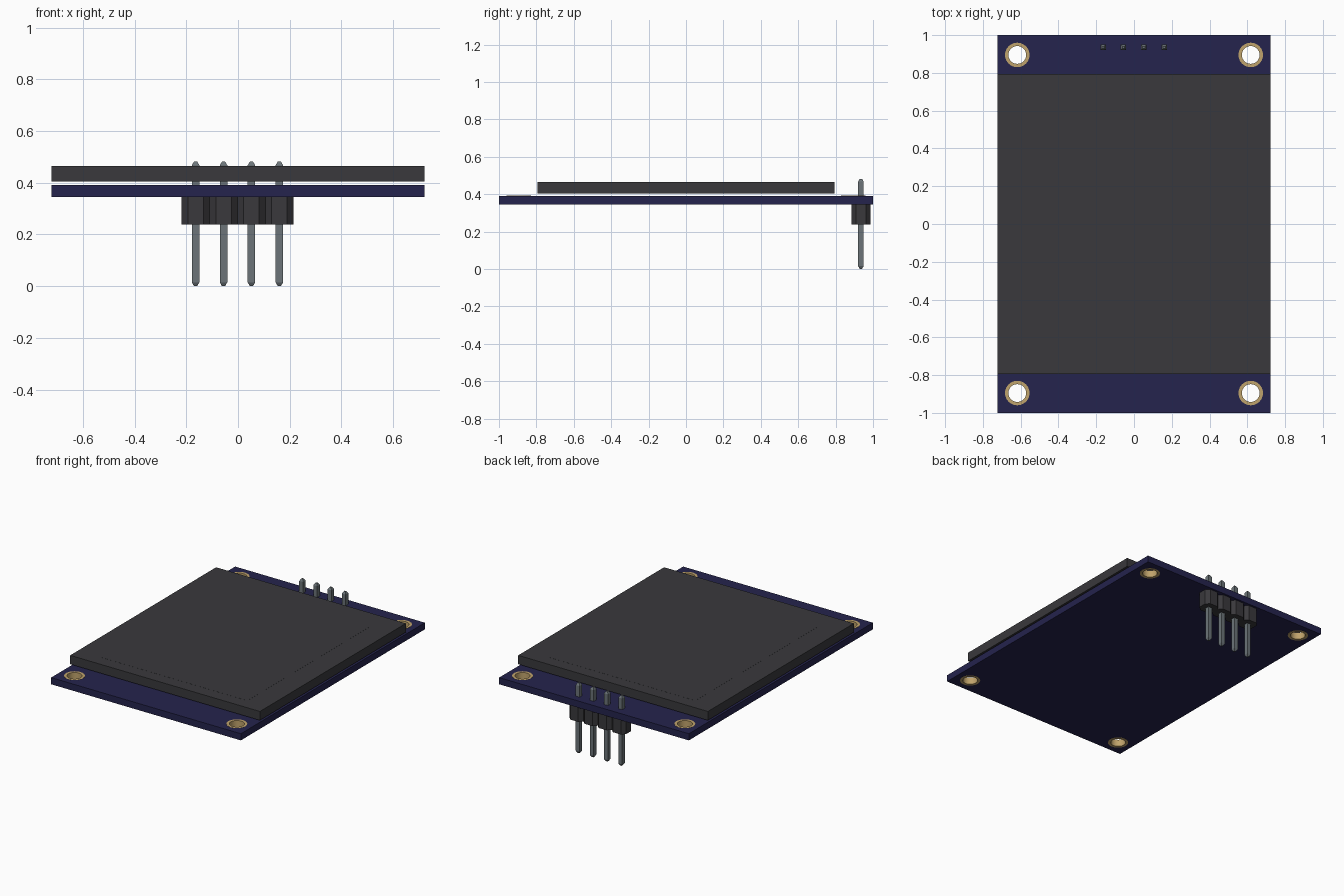
import bpy
import bmesh
from math import cos, sin, pi, radians

if "Cube" in bpy.data.objects:
    bpy.data.objects.remove(bpy.data.objects["Cube"], do_unlink=True)


def material(name, rgb):
    mat = bpy.data.materials.new(name)
    mat.use_nodes = True
    color = (*rgb, 1)
    mat.diffuse_color = color
    mat.node_tree.nodes["Principled BSDF"].inputs["Base Color"].default_value = color
    return mat


navy = material("navy board", (0.018, 0.017, 0.075))
charcoal = material("charcoal plastic", (0.041, 0.040, 0.045))
gold = material("gold plating", (0.53, 0.37, 0.15))
steel = material("grey steel", (0.15, 0.175, 0.19))


def rectangle(hx, hy):
    return [(-hx, -hy), (hx, -hy), (hx, hy), (-hx, hy)]


def circle(x, y, r, n=32):
    return [(x + r * cos(2 * pi * i / n), y + r * sin(2 * pi * i / n)) for i in range(n)]


def finish(name, bm, mat):
    bmesh.ops.remove_doubles(bm, verts=bm.verts, dist=0.00001)
    bmesh.ops.recalc_face_normals(bm, faces=bm.faces)
    mesh = bpy.data.meshes.new(name)
    bm.to_mesh(mesh)
    bm.free()
    mesh.materials.append(mat)
    obj = bpy.data.objects.new(name, mesh)
    bpy.context.collection.objects.link(obj)
    return obj


def plate(name, loops, z0, z1, mat, at=(0, 0)):
    """Extruded flat outline; loops after the first are holes."""
    bm = bmesh.new()
    edges = []
    for loop in loops:
        verts = [bm.verts.new((x + at[0], y + at[1], z0)) for x, y in loop]
        edges += [bm.edges.new((v, verts[i - 1])) for i, v in enumerate(verts)]
    bmesh.ops.triangle_fill(bm, edges=edges, use_beauty=True)
    top = bmesh.ops.extrude_face_region(bm, geom=bm.faces[:], use_keep_orig=True)["geom"]
    lifted = [g for g in top if isinstance(g, bmesh.types.BMVert)]
    bmesh.ops.translate(bm, verts=lifted, vec=(0, 0, z1 - z0))
    return finish(name, bm, mat)


def pin(name, x, y, rings, mat):
    """Square pin skinned through (height, half width) sections."""
    bm = bmesh.new()
    stack = [[bm.verts.new((x + px, y + py, z)) for px, py in rectangle(h, h)]
             for z, h in rings]
    for low, high in zip(stack, stack[1:]):
        for i in range(4):
            bm.faces.new((low[i - 1], low[i], high[i], high[i - 1]))
    bm.faces.new(stack[0])
    bm.faces.new(stack[-1])
    return finish(name, bm, mat)


# Circuit board with four mounting holes
BOTTOM, TOP = 0.345, 0.391
corners = [(sx * 0.618, sy * 0.895) for sx in (-1, 1) for sy in (-1, 1)]
plate("circuit_board", [rectangle(0.722, 1.0)] + [circle(x, y, 0.055) for x, y in corners],
      BOTTOM, TOP, navy)

# Plated rings lining the mounting holes
for i, (x, y) in enumerate(corners):
    ring = plate(f"mounting_ring_{i + 1}", [circle(x, y, 0.065), circle(x, y, 0.047)],
                 BOTTOM - 0.001, TOP + 0.001, gold)
    bpy.ops.object.select_all(action="DESELECT")
    ring.select_set(True)
    bpy.context.view_layer.objects.active = ring
    bpy.ops.object.shade_smooth_by_angle(angle=radians(30))

# Screen panel floating just above the board, with its thin viewing area
plate("screen_panel", [rectangle(0.722, 0.793)], 0.404, 0.465, charcoal)
plate("screen_viewing_area", [rectangle(0.567, 0.708)], 0.464, 0.4655, charcoal)

# Pin header: chamfered blocks hanging under the board, one pin through each
PITCH, ROW_Y = 0.108, 0.935
hx, hy, c = PITCH / 2, 0.051, 0.024
block = [(-hx, c - hy), (c - hx, -hy), (hx - c, -hy), (hx, c - hy),
         (hx, hy - c), (hx - c, hy), (c - hx, hy), (-hx, hy - c)]
for i in range(4):
    x = (i - 1.5) * PITCH - 0.002
    plate(f"header_block_{i + 1}", [block], 0.239, BOTTOM, charcoal, (x, ROW_Y))
    pin(f"header_pin_{i + 1}", x, ROW_Y,
        [(0, 0.006), (0.015, 0.0145), (0.468, 0.0145), (0.482, 0.006)], steel)
